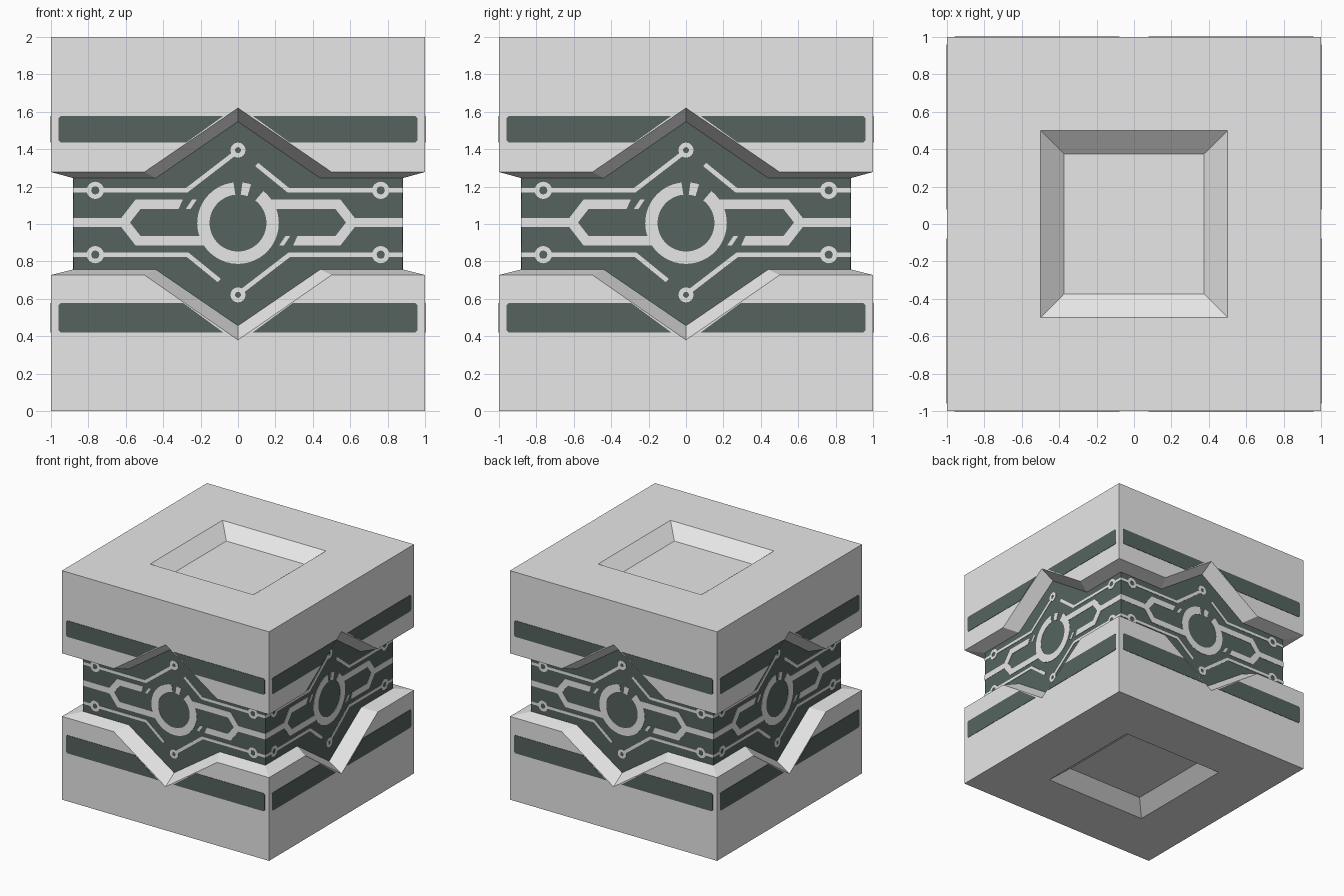
import bpy, bmesh, math
from mathutils import Vector, Matrix

if "Cube" in bpy.data.objects:
    bpy.data.objects.remove(bpy.data.objects["Cube"])

MID = 1.008      # height of the circuit centre
CORE = 0.88      # half width of the recessed core


def material(name, rgb):
    m = bpy.data.materials.new(name)
    m.diffuse_color = (*rgb, 1)
    m.use_nodes = True
    m.node_tree.nodes["Principled BSDF"].inputs["Base Color"].default_value = m.diffuse_color
    return m


stone = material("light_grey_stone", (0.8, 0.8, 0.8))
dark = material("dark_green_panel", (0.092, 0.127, 0.112))


def build(name, faces, mats, solid=0.0):
    """faces: list of (3D points, material index), repeated on four sides."""
    bm = bmesh.new()
    for k in range(4):
        rot = Matrix.Rotation(k * math.pi / 2, 4, 'Z')
        for pts, mi in faces:
            f = bm.faces.new([bm.verts.new(rot @ Vector(p)) for p in pts])
            f.material_index = mi
    bmesh.ops.remove_doubles(bm, verts=bm.verts[:], dist=1e-5)
    if not solid:
        bmesh.ops.holes_fill(bm, edges=bm.edges[:], sides=4)   # pocket floors
        bmesh.ops.recalc_face_normals(bm, faces=bm.faces[:])
    me = bpy.data.meshes.new(name)
    bm.to_mesh(me)
    bm.free()
    for m in mats:
        me.materials.append(m)
    ob = bpy.data.objects.new(name, me)
    bpy.context.collection.objects.link(ob)
    if solid:
        mod = ob.modifiers.new("thickness", 'SOLIDIFY')
        mod.thickness = solid
        mod.offset = 1
    return ob


# --- body: outer walls, bevelled groove, core walls, top and bottom pockets
def zigzag(half, corner, level, apex, depth):
    return [(x, -depth, z) for x, z in
            ((-half, level), (-corner, level), (0, apex), (corner, level), (half, level))]


body = []
for z, level, apex, in_level, in_apex, d in ((2, 1.278, 1.62, 1.245, 1.548, -0.1),
                                             (0, 0.727, 0.38, 0.757, 0.456, 0.1)):
    outer = zigzag(1, 0.5, level, apex, 1)
    inner = zigzag(CORE, 0.44, in_level, in_apex, CORE)
    body.append((outer + [(1, -1, z), (-1, -1, z)], 0))
    for i in range(4):
        body.append(([outer[i], outer[i + 1], inner[i + 1], inner[i]], 0))
    steps = [(1, z), (0.5, z), (0.375, z + d)]
    for (a, za), (b, zb) in zip(steps, steps[1:]):
        body.append(([(-a, -a, za), (a, -a, za), (b, -b, zb), (-b, -b, zb)], 0))
    if z == 2:
        upper_inner = inner
    else:
        body.append((inner + upper_inner[::-1], 1))
build("block_body", body, [stone, dark])


# --- flat plate helpers, working in (x, z) on the front side
def plate(out, pts, depth):
    area = sum(a[0] * b[1] - b[0] * a[1] for a, b in zip(pts, pts[1:] + pts[:1]))
    if area < 0:
        pts = pts[::-1]
    out.append(([(x, -depth, z) for x, z in pts], 0))


def ribbon(pts, width, closed=False):
    """Mitred strip along a path, as a list of quads."""
    p = [Vector(q) for q in pts]
    n = len(p)
    left, right = [], []
    for i in range(n):
        a = p[i - 1] if (i or closed) else None
        b = p[(i + 1) % n] if (i < n - 1 or closed) else None
        d1 = (p[i] - a).normalized() if a is not None else (b - p[i]).normalized()
        d2 = (b - p[i]).normalized() if b is not None else d1
        n1, n2 = Vector((-d1.y, d1.x)), Vector((-d2.y, d2.x))
        m = (n1 + n2).normalized()
        off = m * (width / 2 / m.dot(n1))
        left.append(tuple(p[i] + off))
        right.append(tuple(p[i] - off))
    return [[left[i], right[i], right[(i + 1) % n], left[(i + 1) % n]]
            for i in range(n if closed else n - 1)]


def arc(cx, cz, r, a0, a1, n):
    return [(cx + r * math.cos(math.radians(a0 + (a1 - a0) * i / n)),
             cz + r * math.sin(math.radians(a0 + (a1 - a0) * i / n))) for i in range(n + 1)]


# --- circuit inlay: half of it, then turned 180 degrees about the centre
half = []
half += ribbon([(-CORE, MID), (-0.6, MID)], 0.05)                        # side feed
half += ribbon([(-0.18, 0.911), (-0.535, 0.911), (-0.61, MID),
                (-0.535, 1.105), (-0.325, 1.105)], 0.052)               # hexagon bar
half.append([(-0.325, 1.079), (-0.318, 1.079), (-0.295, 1.131), (-0.325, 1.131)])
half.append([(-0.28, 1.079), (-0.255, 1.079), (-0.22, 1.131), (-0.245, 1.131)])
for path in ([(-CORE, 1.18), (-0.80, 1.18)],                            # thin traces
             [(-0.727, 1.18), (-0.275, 1.18), (-0.025, 1.372)],
             [(CORE, 1.18), (0.80, 1.18)],
             [(0.727, 1.18), (0.27, 1.18), (0.10, 1.318)]):
    half += ribbon(path, 0.024)
for cx, cz, r in ((-0.763, 1.18, 0.034), (0.763, 1.18, 0.034), (0, 1.395, 0.028)):
    half += ribbon(arc(cx, cz, r, 0, 360, 16)[:-1], 0.024, True)        # node rings

inlay = []
for s in (1, -1):
    for q in half:
        plate(inlay, [(s * x, MID + s * (z - MID)) for x, z in q], CORE)
# main ring with a gap, and the small piece in the gap
for a0, a1, n in ((96, 412, 56), (71, 84, 3)):
    for q in ribbon(arc(0, MID - 0.003, 0.185, a0, a1, n), 0.066):
        plate(inlay, q, CORE)
build("circuit_inlay", inlay, [stone], 0.003)

# --- dark stripes on the outer walls, cut off along the groove
stripes = []
for near, far, x_near, x_far in ((1.437, 1.578, 0.275, 0.078), (0.577, 0.42, 0.292, 0.078)):
    c = 0.012 if far > near else -0.012
    for s in (1, -1):
        pts = [(x_near, near), (0.96 - 0.012, near), (0.96, near + c),
               (0.96, far - c), (0.96 - 0.012, far), (x_far, far)]
        plate(stripes, [(s * x, z) for x, z in pts], 1)
build("wall_stripes", stripes, [dark], 0.003)
